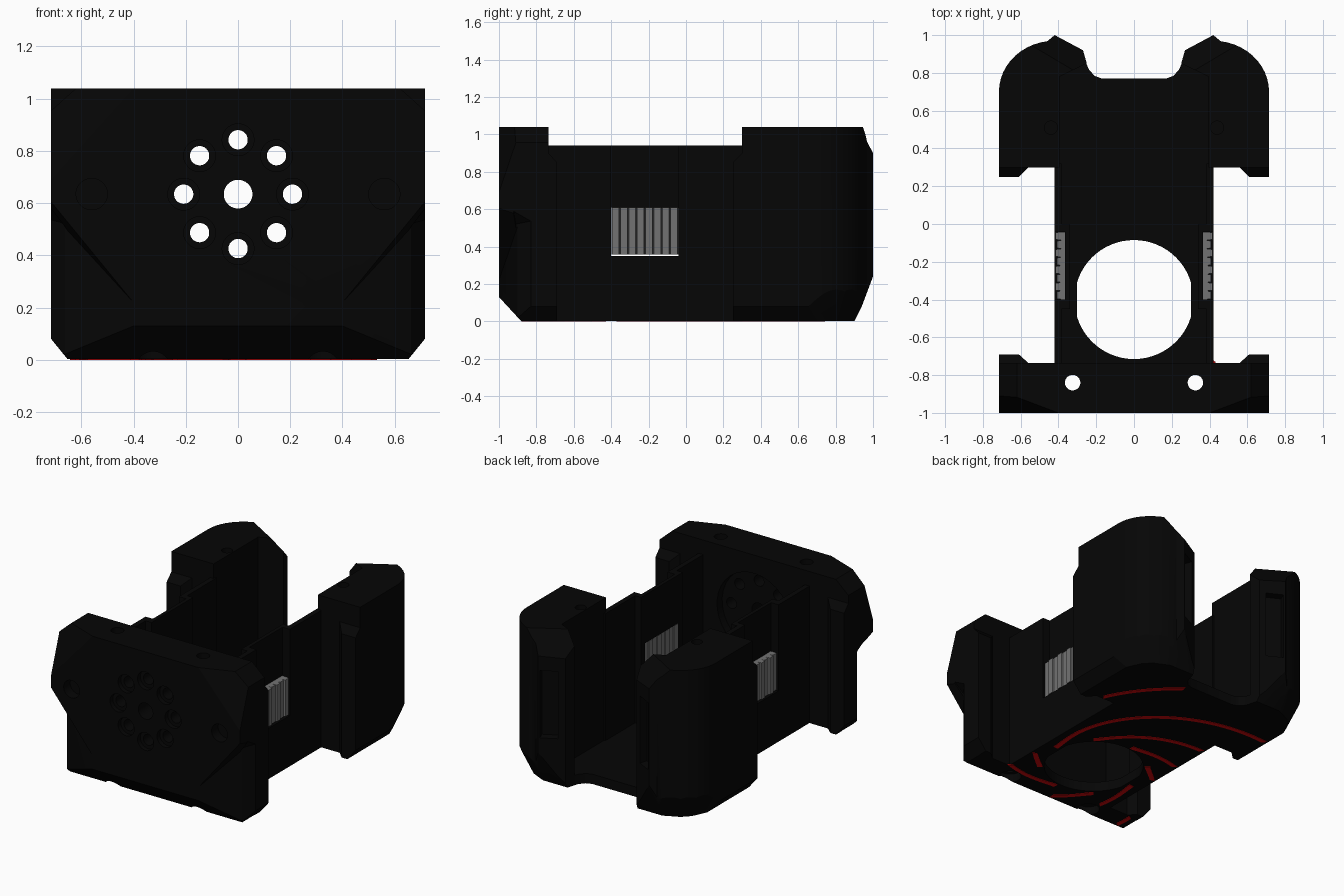
import bpy, bmesh, math
from mathutils import Vector

if "Cube" in bpy.data.objects:
    bpy.data.objects.remove(bpy.data.objects["Cube"])

Z0 = 0.003  # underside of the body, the painted stripes reach z = 0


def material(name, rgb):
    m = bpy.data.materials.new(name)
    m.diffuse_color = (*rgb, 1)
    m.use_nodes = True
    m.node_tree.nodes["Principled BSDF"].inputs["Base Color"].default_value = m.diffuse_color
    return m


BLACK = material("matte black", (0.0017, 0.0017, 0.0017))
GREY = material("filter grey", (0.17, 0.17, 0.17))
RED = material("stripe red", (0.6, 0.002, 0.003))


def finish(name, bm, mat=BLACK):
    bmesh.ops.recalc_face_normals(bm, faces=bm.faces)
    me = bpy.data.meshes.new(name)
    bm.to_mesh(me)
    bm.free()
    ob = bpy.data.objects.new(name, me)
    me.materials.append(mat)
    bpy.context.collection.objects.link(ob)
    return ob


def prism(name, pts, lo, hi, axis="z", mat=BLACK):
    """Extrude a 2D outline: axis z uses (x, y), axis y uses (x, z)."""
    bm = bmesh.new()
    place = (lambda a, b, c: (a, b, c)) if axis == "z" else (lambda a, b, c: (a, c, b))
    rings = [[bm.verts.new(place(a, b, c)) for a, b in pts] for c in (lo, hi)]
    bm.faces.new(rings[0])
    bm.faces.new(rings[1])
    n = len(pts)
    for i in range(n):
        j = (i + 1) % n
        bm.faces.new((rings[0][i], rings[0][j], rings[1][j], rings[1][i]))
    return finish(name, bm, mat)


def box(name, x, y, z, mat=BLACK):
    return prism(name, [(x[0], y[0]), (x[1], y[0]), (x[1], y[1]), (x[0], y[1])], z[0], z[1], "z", mat)


def cylinder(a, b, r, lo, hi, axis):
    turns = [0.07 + math.tau * i / 32 for i in range(32)]
    return prism("cutter", [(a + r * math.cos(t), b + r * math.sin(t)) for t in turns], lo, hi, axis)


def hull(pts):
    bm = bmesh.new()
    vs = [bm.verts.new(p) for p in pts]
    bmesh.ops.convex_hull(bm, input=vs)
    return finish("cutter", bm)


def cut(ob, *cutters):
    for c in cutters:
        mod = ob.modifiers.new("cut", "BOOLEAN")
        mod.operation, mod.solver, mod.object = "DIFFERENCE", "EXACT", c
        bpy.context.view_layer.objects.active = ob
        bpy.ops.object.modifier_apply(modifier=mod.name)
        bpy.data.objects.remove(c)


def slice_off(ob, a, b, c, keep):
    """Trim along the plane through a, b, c and keep the side holding the point keep."""
    a, b, c = Vector(a), Vector(b), Vector(c)
    n = (b - a).cross(c - a).normalized()
    if n.dot(Vector(keep) - a) > 0:
        n = -n
    bm = bmesh.new()
    bm.from_mesh(ob.data)
    bmesh.ops.bisect_plane(bm, geom=bm.verts[:] + bm.edges[:] + bm.faces[:], dist=1e-5,
                           plane_co=a, plane_no=n, clear_outer=True)
    rim = [e for e in bm.edges if e.is_boundary]
    if rim:
        bmesh.ops.holes_fill(bm, edges=rim, sides=0)
    bmesh.ops.recalc_face_normals(bm, faces=bm.faces)
    bm.to_mesh(ob.data)
    bm.free()


def smooth(ob):
    bpy.ops.object.select_all(action="DESELECT")
    ob.select_set(True)
    bpy.context.view_layer.objects.active = ob
    bpy.ops.object.shade_smooth_by_angle(angle=math.radians(25))


def mirror(ob):
    ob.modifiers.new("mirror", "MIRROR").use_mirror_merge = False


MID = (0, 0, 0.5)

# Front plate with faceted corners
plate = prism("front_plate", [(-0.65, Z0), (0.65, Z0), (0.715, 0.08), (0.715, 0.955), (0.62, 1.04),
                              (-0.62, 1.04), (-0.715, 0.955), (-0.715, 0.08)], -1, -0.735, "y")
slice_off(plate, (0, -1, 0.13), (1, -1, 0.13), (0, -0.88, 0), MID)
for s in (-1, 1):
    slice_off(plate, (s * 0.4, -1, 1.04), (s * 0.715, -0.91, 0.955), (s * 0.715, -1, 0.69), MID)
for s in (-1, 1):
    # undercut of the lower corner, in two facets
    cut(plate, hull([(s * x, y, z) for x, y, z in (
        (0.4, -1, -0.1), (0.4, -1, 0.22), (0.4, -1.05, -0.1), (0.4, -1.05, 0.22),
        (0.73, -0.875, -0.1), (0.73, -0.875, 0.58), (0.73, -1.05, -0.1), (0.73, -1.05, 0.64))]))
    cut(plate, hull([(s * x, y, z) for x, y, z in (
        (0.655, -0.91, -0.1), (0.655, -0.91, 0.52), (0.73, -0.81, -0.1), (0.73, -0.81, 0.54),
        (0.76, -0.93, -0.1), (0.76, -0.93, 0.64))]))
    # vertical screw hole with a wider seat below, and a blind front hole
    cut(plate, cylinder(s * 0.325, -0.84, 0.041, -0.1, 1.2, "z"),
        cylinder(s * 0.325, -0.84, 0.07, -0.1, 0.06, "z"),
        cylinder(s * 0.56, 0.635, 0.06, -1.1, -0.93, "y"))

# Vent: one centre hole and a ring of eight, each with a shallow seat
cut(plate, cylinder(0, 0.635, 0.28, -0.79, -0.7, "y"))
for i in range(9):
    a = math.tau * i / 8
    d, r = (0.2083, 0.037) if i < 8 else (0, 0.055)
    x, z = d * math.cos(a) + 0.0003, 0.6347 + d * math.sin(a)
    if i < 8:
        cut(plate, cylinder(x, z, r + 0.024, -1.1, -0.97, "y"))
    cut(plate, cylinder(x, z, r, -1.13, -0.6, "y"))
smooth(plate)

# Floor with the big round opening, flattened at its sides
half = [(0.42, -0.76), (0.42, 0.32), (0.42, 0.8), (0.26, 0.87), (0.24, 0.82), (0.21, 0.785), (0.17, 0.77)]
floor = prism("floor", half + [(-x, y) for x, y in reversed(half)], Z0, 0.07)
ring = [(0.315 * math.cos(math.tau * i / 64), 0.315 * math.sin(math.tau * i / 64) - 0.4) for i in range(64)]
cut(floor, prism("cutter", [(max(-0.302, min(0.302, x)), y) for x, y in ring], -0.1, 0.2))
smooth(floor)

# Side walls, thicker around a recess and a window
wall = prism("side_wall", [(0.42, -0.75), (0.42, 0.32), (0.385, 0.32), (0.385, 0.0), (0.34, 0.0),
                           (0.34, -0.45), (0.385, -0.45), (0.385, -0.75)], Z0, 0.94)
cut(wall, box("cutter", (0.365, 0.5), (-0.4, -0.04), (0.35, 1.1)),
    box("cutter", (0.2, 0.5), (-0.4, -0.04), (0.35, 0.61)))
mirror(wall)

# Grey slats standing in the window, grooved between each other
for i in range(8):
    y = -0.399 + i * 0.0447
    d = 0.008 * (i % 2)
    slat = prism("window_slat", [(0.34 + d, y), (0.385, y), (0.408 + d, y + 0.004), (0.408 + d, y + 0.0405),
                                 (0.385, y + 0.0448), (0.34 + d, y + 0.0448)],
                 0.357, 0.608, "z", GREY)
    mirror(slat)

# Rear posts with a rounded outer corner
arc = [(0.42 + 0.295 * math.cos(math.pi / 2 * i / 12), 0.7 + 0.27 * math.sin(math.pi / 2 * i / 12))
       for i in range(12)]
post = prism("rear_post", [(0.395, 0.3), (0.715, 0.3)] + arc +
             [(0.42, 1.0), (0.27, 0.92), (0.25, 0.85), (0.395, 0.78)], Z0, 1.04)
P = (0.5, 0.5, 0.5)
slice_off(post, (0.55, 0.95, 1.04), (0.42, 1, 0.9), (0.27, 0.92, 0.89), P)
slice_off(post, (0, 0.94, 0.08), (1, 0.94, 0.08), (0, 1, 0.24), P)
slice_off(post, (0, 0.9, 0), (1, 0.9, 0), (0, 0.94, 0.08), P)
slice_off(post, (0.65, 0, 0), (0.65, 1, 0), (0.715, 0, 0.08), P)
# bevels under the rounded corner
for deg in (25, 45, 65):
    c, s = math.cos(math.radians(deg)), math.sin(math.radians(deg))
    x, y = 0.42 + 0.295 * c, 0.7 + 0.27 * s
    slice_off(post, (x, y, 0.17), (x - s, y + c, 0.17), (x - 0.08 * c, y - 0.08 * s, 0), P)
# slot in the slanted back edge and a blind hole on top
cut(post, prism("cutter", [(0.40, 1.02), (0.30, 0.967), (0.328, 0.89), (0.43, 0.943)], 0.34, 0.80),
    cylinder(0.44, 0.51, 0.035, 0.95, 1.2, "z"))
smooth(post)
mirror(post)

# Lips on the outer edges facing the gap between plate and posts
for name, y0, y1 in (("rear_lip", 0.32, 0.25), ("front_lip", -0.75, -0.69)):
    e = 0.3 if y0 > 0 else -0.735
    lip = prism(name, [(0.56, y0), (0.56, e), (0.61, y1), (0.715, y1), (0.715, y0)], Z0, 0.9)
    slice_off(lip, (0.65, 0, 0), (0.65, 1, 0), (0.715, 0, 0.08), (0.6, y0, 0.3))
    slice_off(lip, (0, y1, 0.85), (1, y1, 0.85), (0, e, 0.9), (0.6, y0, 0.3))
    mirror(lip)


# Painted swirl on the underside, kept inside the footprint
def inside(x, y):
    x = abs(x)
    if y < -0.73:
        return y > -0.885 and x < 0.65 and math.hypot(x - 0.325, y + 0.84) > 0.075
    if y < 0.3:
        return x < 0.418
    if y > 0.76 and x < 0.25:
        return False
    return y < 0.885 and x < 0.65 and (y < 0.7 or math.hypot(x - 0.4, y - 0.7) < 0.23)


bm = bmesh.new()
for k in range(8):
    def point(t, off):
        r = 0.325 + 0.25 * t ** 1.57 + off
        a = math.radians(5 + 45 * k) + t
        return r * math.cos(a), -0.4 + r * math.sin(a)
    N = 130
    for i in range(N):
        t0, t1 = 2.7 * i / N, 2.7 * (i + 1) / N
        quad = [point(t0, 0), point(t1, 0), point(t1, 0.036), point(t0, 0.036)]
        if all(inside(*q) for q in quad):
            lo = [bm.verts.new((x, y, 0)) for x, y in quad]
            hi = [bm.verts.new((x, y, 0.006)) for x, y in quad]
            bm.faces.new(lo)
            bm.faces.new(hi)
            for j in range(4):
                bm.faces.new((lo[j], lo[(j + 1) % 4], hi[(j + 1) % 4], hi[j]))
finish("swirl_stripes", bm, RED)
